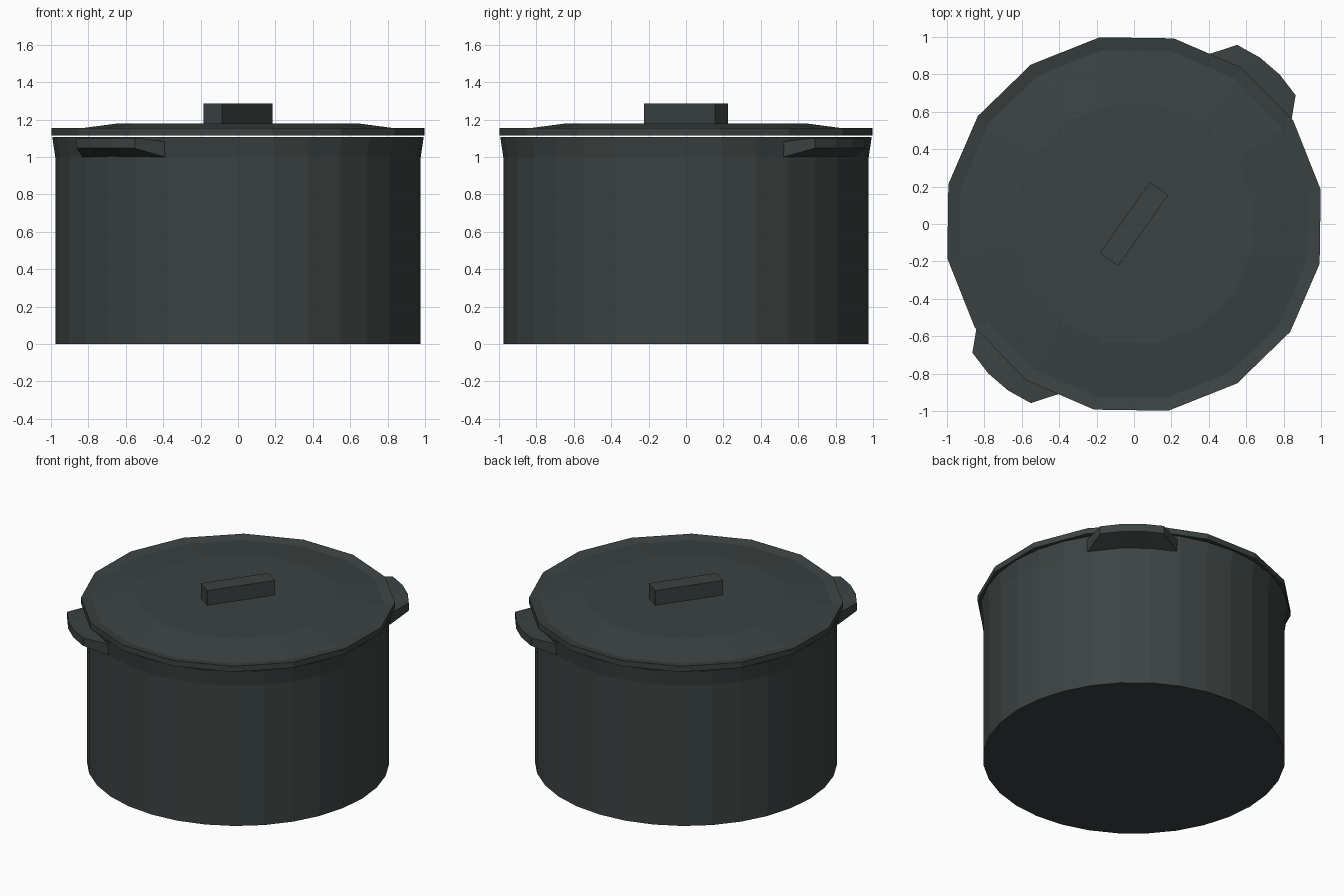
import bpy, bmesh, math
from mathutils import Vector

if "Cube" in bpy.data.objects:
    bpy.data.objects.remove(bpy.data.objects["Cube"])

iron = bpy.data.materials.new("dark iron")
iron.diffuse_color = (0.044, 0.056, 0.054, 1)
iron.use_nodes = True
iron.node_tree.nodes["Principled BSDF"].inputs["Base Color"].default_value = iron.diffuse_color


def finish(bm, name):
    bmesh.ops.recalc_face_normals(bm, faces=bm.faces)
    me = bpy.data.meshes.new(name)
    bm.to_mesh(me)
    bm.free()
    me.materials.append(iron)
    ob = bpy.data.objects.new(name, me)
    bpy.context.collection.objects.link(ob)
    return ob


def polar(r, deg, z):
    a = math.radians(deg)
    return Vector((r * math.cos(a), r * math.sin(a), z))


def lathe(name, profile, sides, start=0.0):
    """Turn an (r, z) profile around z and cap both ends."""
    bm = bmesh.new()
    rings = [[bm.verts.new(polar(r, start + 360 * i / sides, z)) for i in range(sides)]
             for r, z in profile]
    for a, b in zip(rings, rings[1:]):
        for i in range(sides):
            j = (i + 1) % sides
            bm.faces.new((a[i], a[j], b[j], b[i]))
    bm.faces.new(rings[0])
    bm.faces.new(rings[-1])
    return finish(bm, name)


# Pot: flared rim, hollow inside
lathe("pot_body", [(0.977, 0), (0.977, 1.0), (0.993, 1.108), (0.95, 1.108),
                   (0.93, 1.0), (0.93, 0.04)], 32)

# Lid: sixteen sides, thin rim, slightly dished ring, raised flat centre
lathe("lid", [(1.015, 1.115), (1.015, 1.155), (0.945, 1.142), (0.65, 1.18)], 16, 10.4)

# Grip bar on the lid
bm = bmesh.new()
bmesh.ops.create_cube(bm, size=1)
for v in bm.verts:
    v.co = Vector((v.co.x * 0.465, v.co.y * 0.12, v.co.z * 0.115))
grip = finish(bm, "lid_grip")
grip.location = (0, 0, 1.2275)
grip.rotation_euler.z = math.radians(54.7)


# Side handles: curved ledges whose undersides slope down to the wall
def handle(name, centre):
    bm = bmesh.new()
    sections = []
    for t in (-1, -1 / 3, 1 / 3, 1):
        outer, base = centre + 10.75 * t, centre + 17.2 * t
        r_out = 1.105 if abs(t) == 1 else 1.116
        z_top = 1.083 if abs(t) == 1 else 1.1
        pts = (polar(0.965, base, z_top), polar(r_out, outer, 1.103),
               polar(r_out, outer, 1.047), polar(0.965, base, 1.0))
        # end corners sit just outside the pot wall
        if abs(t) == 1:
            pts = (polar(0.988, base, z_top), pts[1], pts[2], polar(0.98, base, 1.0))
        sections.append([bm.verts.new(p) for p in pts])
    for a, b in zip(sections, sections[1:]):
        for i in range(4):
            j = (i + 1) % 4
            bm.faces.new((a[i], a[j], b[j], b[i]))
    bm.faces.new(sections[0])
    bm.faces.new(sections[-1])
    finish(bm, name)


handle("handle_right", 49.3)
handle("handle_left", 229.3)
